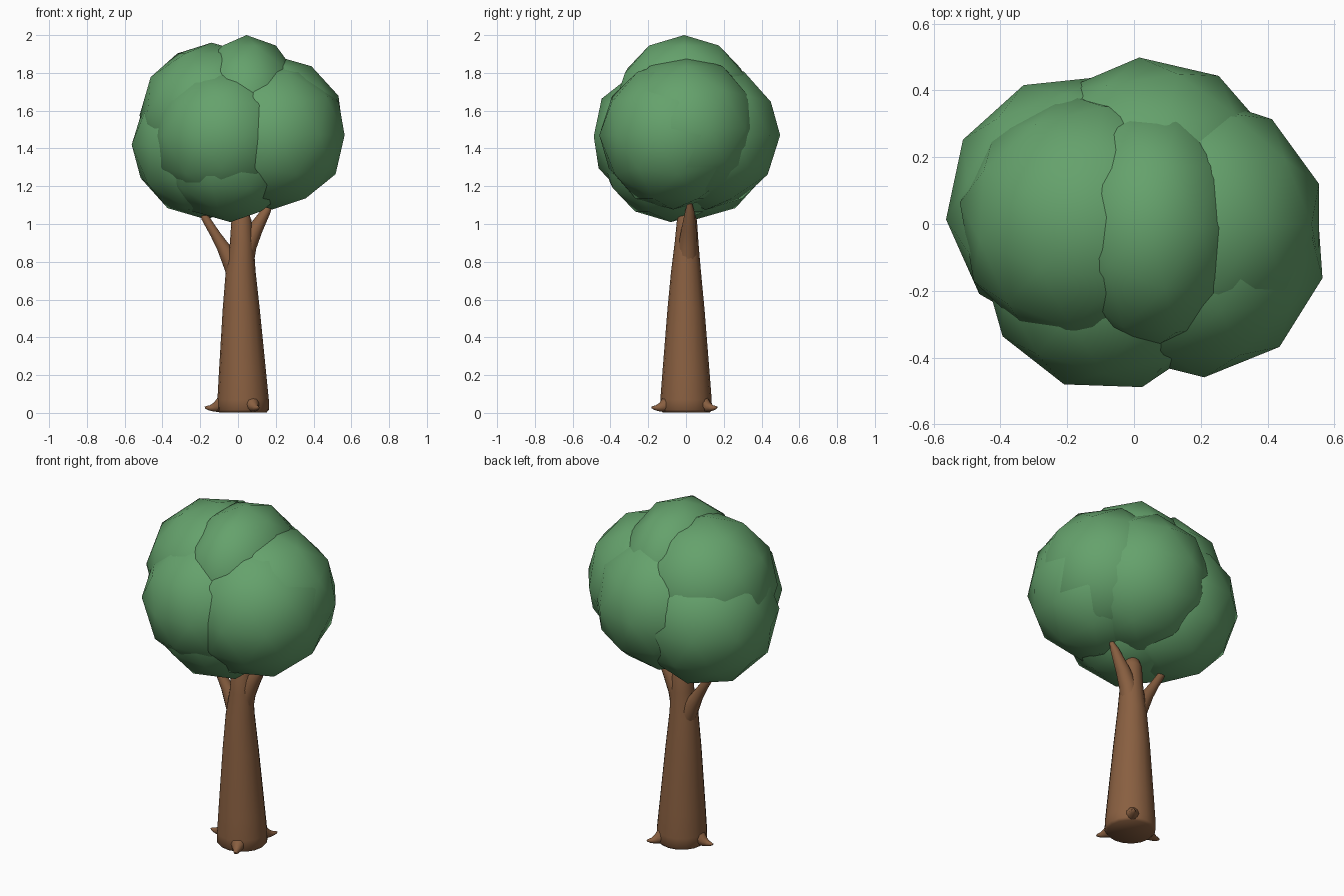
import bpy, bmesh, math
from mathutils import Vector

if "Cube" in bpy.data.objects:
    bpy.data.objects.remove(bpy.data.objects["Cube"])


def material(name, color):
    m = bpy.data.materials.new(name)
    m.diffuse_color = color
    m.use_nodes = True
    m.node_tree.nodes["Principled BSDF"].inputs["Base Color"].default_value = m.diffuse_color
    return m


leaf = material("leaf green", (0.13, 0.36, 0.15, 1))
bark = material("bark brown", (0.25, 0.115, 0.052, 1))


def finish(name, bm, mat, angle):
    bmesh.ops.recalc_face_normals(bm, faces=bm.faces[:])
    mesh = bpy.data.meshes.new(name)
    bm.to_mesh(mesh)
    bm.free()
    ob = bpy.data.objects.new(name, mesh)
    bpy.context.collection.objects.link(ob)
    mesh.materials.append(mat)
    bpy.ops.object.select_all(action='DESELECT')
    ob.select_set(True)
    bpy.context.view_layer.objects.active = ob
    bpy.ops.object.shade_smooth_by_angle(angle=math.radians(angle))
    return ob


def tube(name, stations, sides=16):
    """Capped tube through (x, y, z, radius) stations."""
    bm = bmesh.new()
    pts = [Vector(s[:3]) for s in stations]
    axis = (pts[-1] - pts[0]).normalized()
    side = Vector((0, 1, 0)) if abs(axis.y) < 0.6 else Vector((1, 0, 0))
    u = axis.cross(side).normalized()
    v = axis.cross(u)
    rings = []
    for p, s in zip(pts, stations):
        rings.append([bm.verts.new(p + s[3] * (math.cos(a) * u + math.sin(a) * v))
                      for a in (2 * math.pi * i / sides for i in range(sides))])
    for a, b in zip(rings, rings[1:]):
        for i in range(sides):
            j = (i + 1) % sides
            bm.faces.new((a[i], a[j], b[j], b[i]))
    bm.faces.new(rings[0])
    bm.faces.new(rings[-1])
    return finish(name, bm, bark, 60)


# Foliage: overlapping leaf clumps (x, y, z, radius, turn in degrees, x stretch)
clumps = [
    (0.045, -0.01, 1.63, 0.37, 0, 0.8),     # crown
    (-0.14, 0.01, 1.575, 0.385, 10, 1),     # upper left
    (-0.17, 0.055, 1.42, 0.395, -12, 1),    # lower left
    (-0.08, -0.125, 1.465, 0.378, 16, 1),   # front
    (-0.04, -0.08, 1.39, 0.38, 0, 1),       # underside
    (0.185, 0.00, 1.505, 0.388, 0, 1),      # upper right
    (0.183, -0.067, 1.47, 0.393, 4, 1),     # lower right
    (0.05, 0.105, 1.47, 0.395, 5, 1),       # back
]
for x, y, z, r, turn, stretch in clumps:
    bm = bmesh.new()
    bmesh.ops.create_icosphere(bm, subdivisions=2, radius=r)
    ob = finish("leaf_clump", bm, leaf, 80)
    ob.location = (x, y, z)
    ob.rotation_euler.z = math.radians(turn)
    ob.scale.x = stretch

# Trunk
tube("trunk", [
    (0.027, 0, 0.002, 0.125), (0.027, 0, 0.015, 0.137), (0.027, 0, 0.07, 0.136),
    (0.024, 0, 0.2, 0.126), (0.017, 0, 0.55, 0.098), (0.014, 0, 0.75, 0.079),
    (0.02, 0.003, 0.9, 0.063), (0.018, 0.005, 1.02, 0.053),
    (0.018, 0.005, 1.06, 0.038), (0.018, 0.005, 1.075, 0.015)])

# Two branches reaching into the foliage
tube("left_branch", [
    (0.0, 0.01, 0.72, 0.054), (-0.04, 0.012, 0.81, 0.047),
    (-0.08, 0.015, 0.88, 0.034), (-0.12, 0.015, 0.945, 0.026),
    (-0.175, 0.015, 1.035, 0.021), (-0.19, 0.015, 1.07, 0.012)], 12)
tube("right_branch", [
    (0.025, 0.005, 0.78, 0.058), (0.052, 0.01, 0.89, 0.049),
    (0.09, 0.015, 0.97, 0.04), (0.15, 0.02, 1.07, 0.024), (0.175, 0.02, 1.11, 0.012)], 12)

# Three short flared roots
for deg in (180, -65, 55):
    c, s = math.cos(math.radians(deg)), math.sin(math.radians(deg))
    tube("root", [(0.025 + d * c, d * s, z, r) for d, z, r in
                  ((0.08, 0.06, 0.055), (0.125, 0.041, 0.038), (0.147, 0.03, 0.025),
                   (0.17, 0.025, 0.016), (0.185, 0.026, 0.012), (0.2, 0.028, 0.005))], 10)
